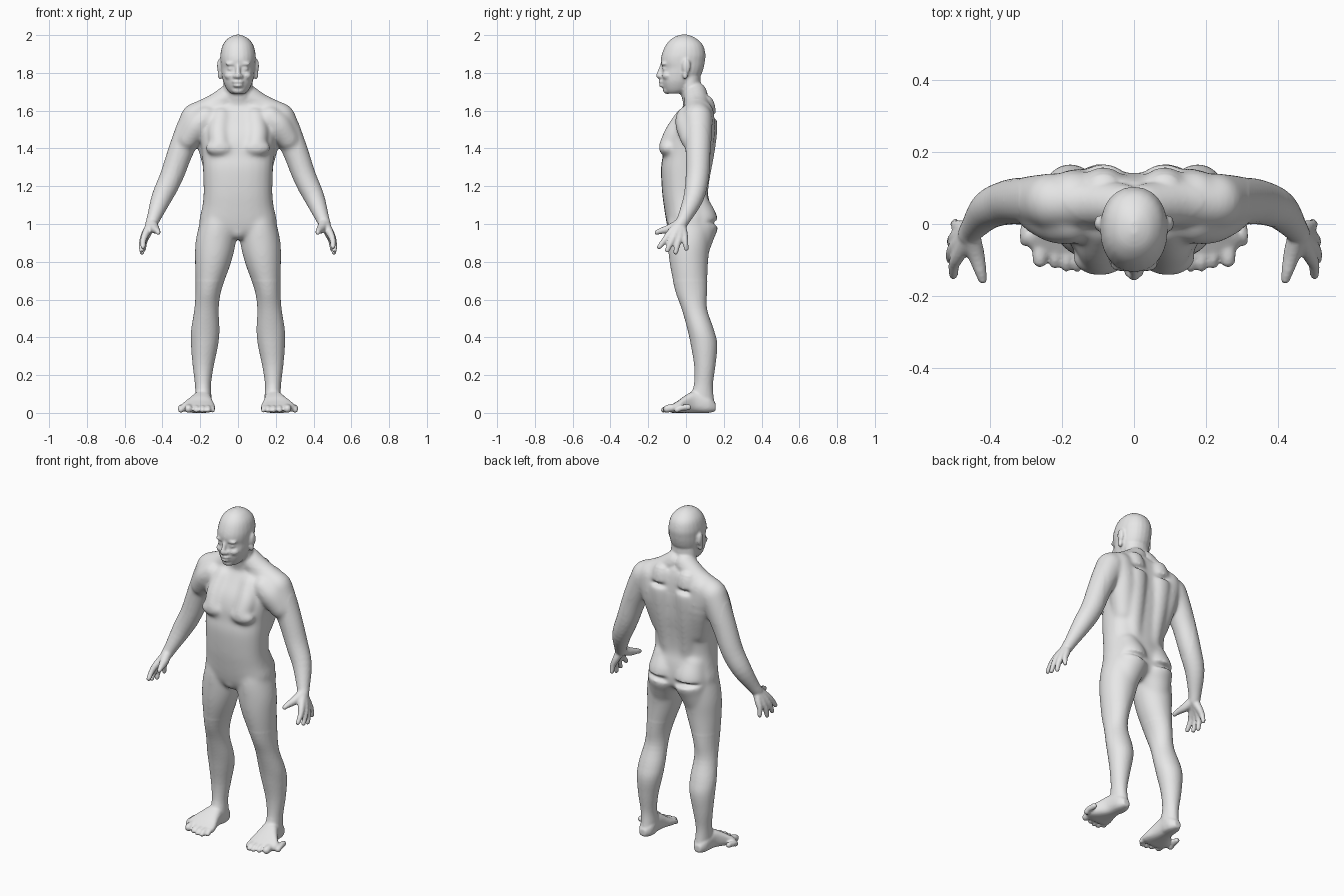
import bpy
import bmesh
import math
from mathutils import Vector, Matrix

default_cube = bpy.data.objects.get("Cube")
if default_cube:
    bpy.data.objects.remove(default_cube, do_unlink=True)

bm = bmesh.new()
SEGMENTS = 24


def spline(rows, steps=4):
    """Catmull-Rom resampling of rows of numbers."""
    padded = [rows[0]] + list(rows) + [rows[-1]]
    result = []
    for a, b, c, d in zip(padded, padded[1:], padded[2:], padded[3:]):
        for step in range(steps):
            t = step / steps
            result.append([
                q + t * ((r - p) + t * ((2 * p - 5 * q + 4 * r - s) + t * (3 * q - p - 3 * r + s))) / 2
                for p, q, r, s in zip(a, b, c, d)])
    result.append(list(rows[-1]))
    return result


def skin(rings):
    """Closed tube through rings of points."""
    loops = [[bm.verts.new(point) for point in ring] for ring in rings]
    for lower, upper in zip(loops, loops[1:]):
        for i in range(len(lower)):
            j = (i + 1) % len(lower)
            bm.faces.new((lower[i], lower[j], upper[j], upper[i]))
    bm.faces.new(loops[0][::-1])
    bm.faces.new(loops[-1])


def loft(rows, place, power=2.0):
    """Rows hold position along the axis, then the limits of both cross axes."""
    rings = []
    for t, u0, u1, v0, v1 in spline(rows):
        ring = []
        for i in range(SEGMENTS):
            angle = math.tau * i / SEGMENTS
            c, s = math.cos(angle), math.sin(angle)
            u = (u0 + u1) / 2 + (u1 - u0) / 2 * math.copysign(abs(c) ** (2 / power), c)
            v = (v0 + v1) / 2 + (v1 - v0) / 2 * math.copysign(abs(s) ** (2 / power), s)
            ring.append(place(u, v, t))
        rings.append(ring)
    skin(rings)


def upright(rows, power=2.0):
    """Centred loft along z from rows of height, half width, front, back."""
    loft([(z, -w, w, f, b) for z, w, f, b in rows], lambda u, v, t: (u, v, t), power)


def blob(centre, radii, side=1):
    x, y, z = centre
    matrix = Matrix.Translation((x * side, y, z)) @ Matrix.Diagonal((*radii, 1))
    bmesh.ops.create_uvsphere(bm, u_segments=16, v_segments=12, radius=1, matrix=matrix)


def limb(points, side=1):
    """Round tube along points with radii, with ball ends."""
    path = spline(points)
    centres = [Vector((x * side, y, z)) for x, y, z, r in path]
    rings = []
    for i, centre in enumerate(centres):
        tangent = centres[min(i + 1, len(path) - 1)] - centres[max(i - 1, 0)]
        turn = tangent.to_track_quat('Z', 'X')
        radius = path[i][3]
        rings.append([
            centre + turn @ Vector((radius * math.cos(a), radius * math.sin(a), 0))
            for a in (math.tau * k / SEGMENTS for k in range(SEGMENTS))])
    skin(rings)
    for x, y, z, r in (points[0], points[-1]):
        blob((x, y, z), (r, r, r), side)


# Torso
upright([
    (.92, .06, -.06, .07), (.96, .17, -.09, .13), (1.01, .205, -.104, .14),
    (1.09, .19, -.117, .132), (1.17, .182, -.127, .115), (1.29, .186, -.133, .124),
    (1.36, .19, -.124, .134), (1.43, .196, -.118, .14), (1.5, .2, -.094, .142),
    (1.57, .19, -.048, .138), (1.63, .16, -.01, .13), (1.67, .1, 0, .115),
    (1.7, .07, -.01, .09)], 2.45)

# Neck
upright([(1.6, .09, -.01, .13), (1.66, .084, -.02, .108),
         (1.71, .079, -.03, .082), (1.8, .073, -.04, .076)])

# Head
upright([
    (1.69, .038, -.1, -.02), (1.71, .058, -.115, .02), (1.75, .077, -.128, .05),
    (1.79, .086, -.13, .08), (1.825, .09, -.125, .093), (1.86, .093, -.134, .1),
    (1.9, .093, -.128, .103), (1.95, .08, -.105, .088), (1.985, .05, -.07, .05),
    (2.002, .012, -.03, .01)], 2.15)

# Nose, lips, chin and groin
limb([(0, -.126, 1.84, .011), (0, -.137, 1.81, .012), (0, -.143, 1.785, .016)])
blob((0, -.126, 1.753), (.032, .02, .01))
blob((0, -.123, 1.733), (.028, .02, .01))
blob((0, -.1, 1.708), (.034, .022, .02))
blob((0, -.045, .965), (.055, .05, .05))

FINGERS = [  # knuckle, then tip
    ((.488, -.085, .95), (.503, -.142, .878)),
    ((.494, -.06, .942), (.511, -.1, .86)),
    ((.49, -.034, .938), (.508, -.055, .85)),
    ((.48, -.01, .945), (.498, .002, .87))]
TOES = [  # tip and radius
    (.135, -.098, .013), (.158, -.12, .014), (.188, -.12, .014),
    (.22, -.11, .015), (.262, -.1, .021), (.302, -.047, .016)]

for side in (1, -1):
    # Face details and ears
    blob((.036, -.113, 1.848), (.03, .02, .012), side)
    blob((.036, -.11, 1.822), (.02, .016, .011), side)
    blob((.042, -.096, 1.785), (.03, .03, .024), side)
    blob((.016, -.134, 1.782), (.012, .014, .011), side)
    blob((.098, .002, 1.835), (.013, .022, .04), side)
    blob((.096, -.004, 1.79), (.011, .014, .026), side)

    # Chest
    limb([(.09, .0, 1.56, .06), (.1, -.052, 1.48, .062), (.095, -.09, 1.415, .054)], side)
    blob((.095, -.095, 1.402), (.078, .05, .046), side)

    # Back muscles beside the spine, and shoulder blades
    limb([(.085, .09, 1.62, .066), (.085, .09, 1.53, .078), (.08, .085, 1.4, .07),
          (.07, .07, 1.24, .056), (.06, .06, 1.14, .054)], side)
    limb([(.17, .07, 1.58, .08), (.15, .075, 1.47, .078), (.12, .05, 1.3, .064)], side)

    # Buttock running into the thigh
    limb([(.095, .05, 1.1, .078), (.088, .072, 1.01, .1),
          (.1, .062, .945, .09), (.125, .035, .84, .078)], side)

    # Trapezius, front of shoulder and arm
    limb([(.03, .05, 1.69, .062), (.12, .06, 1.62, .068), (.22, .06, 1.57, .074)], side)
    limb([(.17, .01, 1.56, .066), (.215, .015, 1.52, .07), (.265, .03, 1.45, .06)], side)
    limb([(.225, .062, 1.56, .08), (.258, .064, 1.49, .075), (.305, .064, 1.38, .067),
          (.352, .06, 1.25, .062), (.404, .04, 1.14, .054),
          (.447, -.01, 1.03, .036), (.458, -.028, 1.0, .033)], side)

    # Hand
    wrist = (.458, -.03, 1.0)
    for knuckle, tip in FINGERS:
        middle = Vector(knuckle).lerp(tip, .5) + Vector((.006, 0, 0))
        limb([(*wrist, .027), (*knuckle, .02), (*middle, .016), (*tip, .013)], side)
    limb([(.455, -.035, 1.0, .028), (.44, -.085, .975, .024),
          (.428, -.13, .964, .017), (.422, -.155, .955, .013)], side)

    # Leg
    loft([
        (1.1, .03, .175, -.08, .1), (1.0, .014, .205, -.098, .13),
        (.9, .012, .226, -.097, .127), (.79, .038, .228, -.087, .117),
        (.65, .088, .225, -.058, .112), (.55, .102, .231, -.023, .112),
        (.44, .098, .248, .008, .148), (.36, .105, .249, .025, .166),
        (.25, .128, .24, .043, .156), (.15, .143, .228, .042, .143),
        (.08, .14, .226, .02, .147), (.03, .14, .225, .03, .155),
        (.005, .15, .215, .05, .145)],
        lambda u, v, t: (u * side, v, t))

    # Foot and toes
    loft([
        (.157, .165, .205, .01, .05), (.12, .14, .226, 0, .09),
        (.05, .14, .238, 0, .115), (0, .133, .268, 0, .095),
        (-.04, .122, .3, 0, .066), (-.07, .12, .288, 0, .048),
        (-.09, .13, .26, .005, .036)],
        lambda u, v, t: (u * side, t, v), 2.6)
    for x, y, r in TOES:
        limb([(x * .95 + .01, y + .06, .03, r), (x, y + .02, .026, r), (x, y, r, r)], side)

# Merge everything into one continuous skin
bmesh.ops.recalc_face_normals(bm, faces=bm.faces[:])
mesh = bpy.data.meshes.new("human_body")
bm.to_mesh(mesh)
bm.free()
body = bpy.data.objects.new("human_body", mesh)
bpy.context.collection.objects.link(body)
bpy.context.view_layer.objects.active = body
body.select_set(True)

remesh = body.modifiers.new("merge_parts", 'REMESH')
remesh.mode = 'VOXEL'
remesh.voxel_size = 0.007
relax = body.modifiers.new("soften_joins", 'SMOOTH')
relax.factor = 0.5
relax.iterations = 3
for name in [modifier.name for modifier in body.modifiers]:
    bpy.ops.object.modifier_apply(modifier=name)

# Soften the trunk and thighs further, keeping head, hands and feet crisp
bm = bmesh.new()
bm.from_mesh(body.data)
trunk = [v for v in bm.verts if .7 < v.co.z < 1.66 and abs(v.co.x) < .32]
for repeat in range(18):
    bmesh.ops.smooth_vert(bm, verts=trunk, factor=0.5,
                          use_axis_x=True, use_axis_y=True, use_axis_z=True)
bm.to_mesh(body.data)
bm.free()
bpy.ops.object.shade_smooth()

# Plain grey skin
grey = bpy.data.materials.new("plain_grey")
grey.use_nodes = True
colour = (0.8, 0.8, 0.8, 1)
grey.diffuse_color = colour
grey.node_tree.nodes["Principled BSDF"].inputs["Base Color"].default_value = colour
body.data.materials.clear()
body.data.materials.append(grey)
